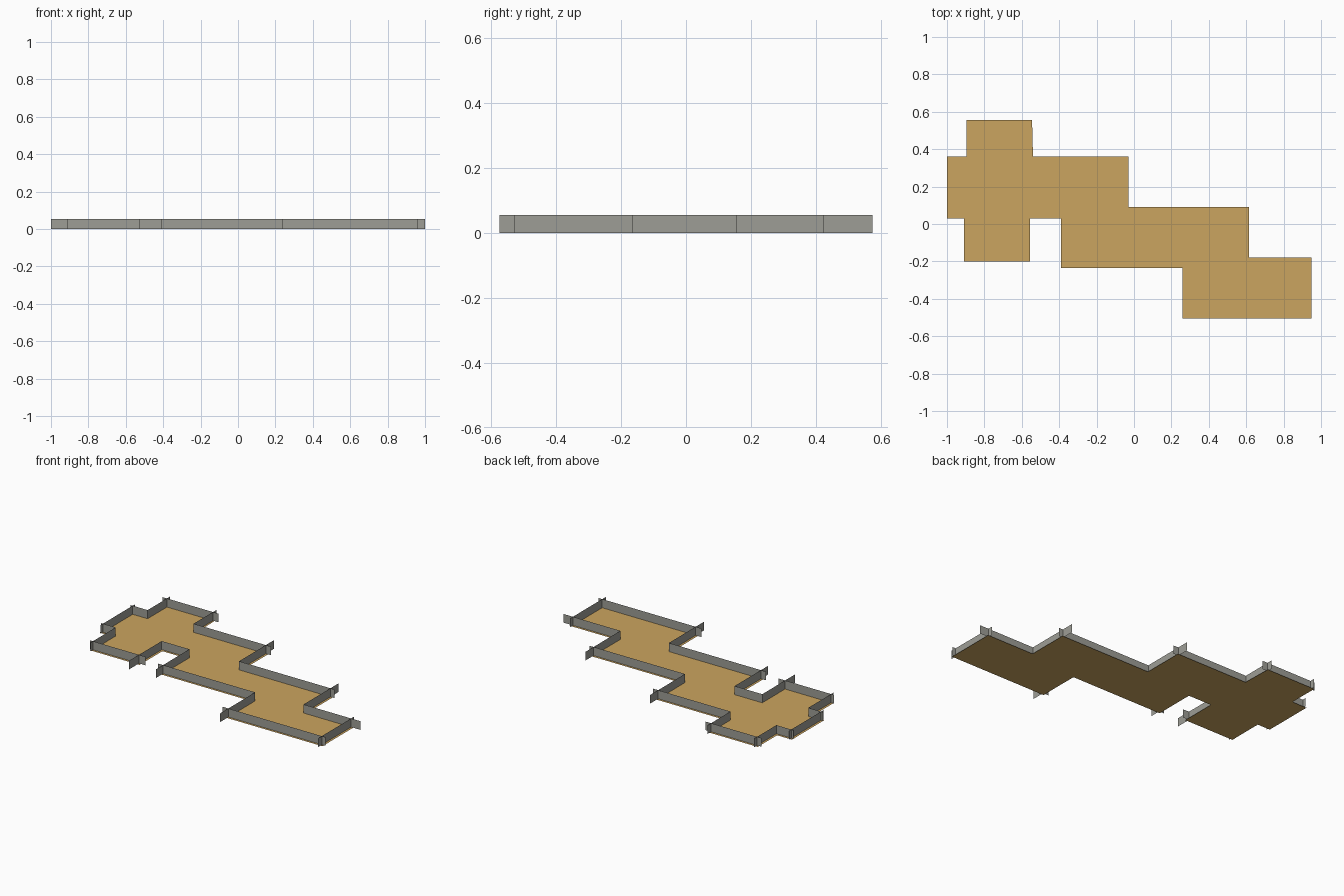
import bpy

H = 0.055  # wall height


def material(name, rgb):
    m = bpy.data.materials.new(name)
    m.diffuse_color = (*rgb, 1)
    return m


def mesh_object(name, verts, faces, mat):
    me = bpy.data.meshes.new(name)
    me.from_pydata(verts, [], faces)
    me.materials.append(mat)
    ob = bpy.data.objects.new(name, me)
    bpy.context.collection.objects.link(ob)
    return ob


wood = material("warm wood", (0.60, 0.375, 0.115))
grey = material("wall grey", (0.34, 0.34, 0.305))

# Floor: one flat stepped outline
outline = [(-0.91, -0.20), (-0.555, -0.20), (-0.555, 0.03), (-0.39, 0.03),
           (-0.39, -0.235), (0.26, -0.235), (0.26, -0.505), (0.95, -0.505),
           (0.95, -0.18), (0.615, -0.18), (0.615, 0.09), (-0.03, 0.09),
           (-0.03, 0.36), (-0.54, 0.36), (-0.545, 0.555), (-0.895, 0.555),
           (-0.895, 0.36), (-1.0, 0.36), (-1.0, 0.03), (-0.91, 0.03)]
mesh_object("floor", [(x, y, 0) for x, y in outline],
            [list(range(len(outline)))], wood)

# Walls: thin upright sheets just inside the floor edge, overshooting corners
along_x = [(-0.49, 0.235, 0.96), (-0.22, -0.41, 0.275), (0.045, -0.57, -0.375),
           (-0.185, -0.915, -0.525), (0.045, -1.0, -0.895), (0.345, -1.0, -0.88),
           (0.54, -0.91, -0.517), (0.345, -0.555, -0.01), (0.075, -0.045, 0.63),
           (-0.195, 0.60, 1.0)]
along_y = [(0.935, -0.53, -0.165), (0.60, -0.195, 0.155), (-0.045, 0.075, 0.425),
           (-0.555, 0.345, 0.575), (-0.88, 0.345, 0.57), (-0.985, 0.02, 0.37),
           (-0.895, -0.21, 0.045), (-0.57, -0.285, 0.045), (-0.375, -0.29, 0.045),
           (0.275, -0.575, -0.22)]


def wall(name, a, b):
    mesh_object(name, [(*a, 0), (*b, 0), (*b, H), (*a, H)], [(0, 1, 2, 3)], grey)


for i, (y, a, b) in enumerate(along_x):
    wall(f"long_wall_{i + 1}", (a, y), (b, y))
for i, (x, a, b) in enumerate(along_y):
    wall(f"cross_wall_{i + 1}", (x, a), (x, b))
